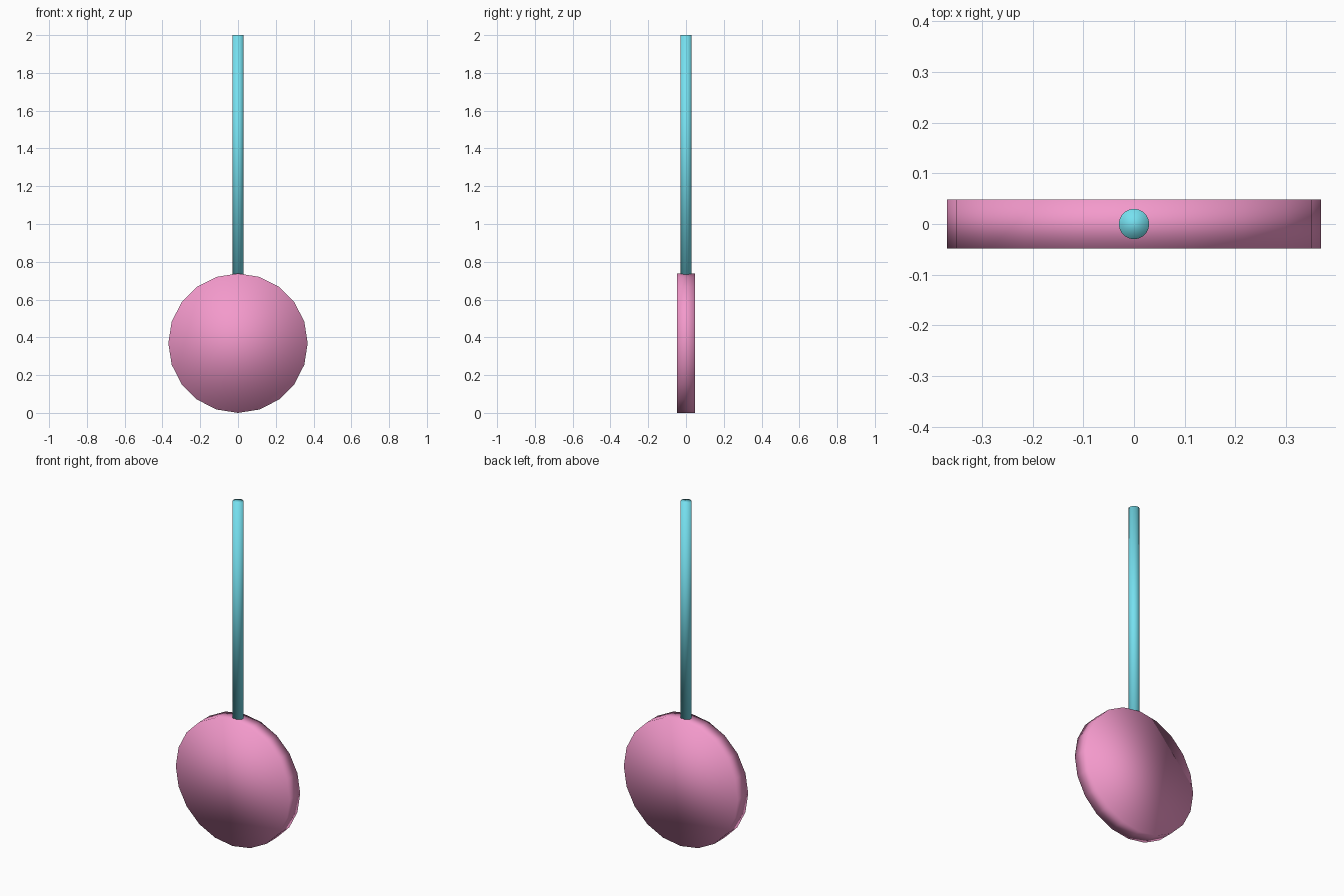
import bpy
import math

if "Cube" in bpy.data.objects:
    bpy.data.objects.remove(bpy.data.objects["Cube"])


def material(name, color):
    mat = bpy.data.materials.new(name)
    mat.diffuse_color = color
    mat.use_nodes = True
    mat.node_tree.nodes["Principled BSDF"].inputs["Base Color"].default_value = mat.diffuse_color
    return mat


def cylinder(name, radius, depth, z, rotation, mat):
    bpy.ops.mesh.primitive_cylinder_add(
        vertices=20, radius=radius, depth=depth,
        location=(0, 0, z), rotation=rotation)
    obj = bpy.context.object
    obj.name = name
    obj.data.materials.append(mat)
    bpy.ops.object.shade_smooth()
    return obj


RADIUS = 0.369
ROD_BOTTOM = 0.73

# Bob: smooth 20-sided disc standing on its rim, facing front
cylinder("pendulum_bob", RADIUS, 0.097, RADIUS, (math.pi / 2, 0, 0),
         material("pink", (0.9, 0.32, 0.6, 1)))

# Rod: slim upright shaft rising from the top of the rim
cylinder("pendulum_rod", 0.03, 2 - ROD_BOTTOM, (2 + ROD_BOTTOM) / 2, (0, 0, 0),
         material("light_blue", (0.18, 0.75, 0.87, 1)))
